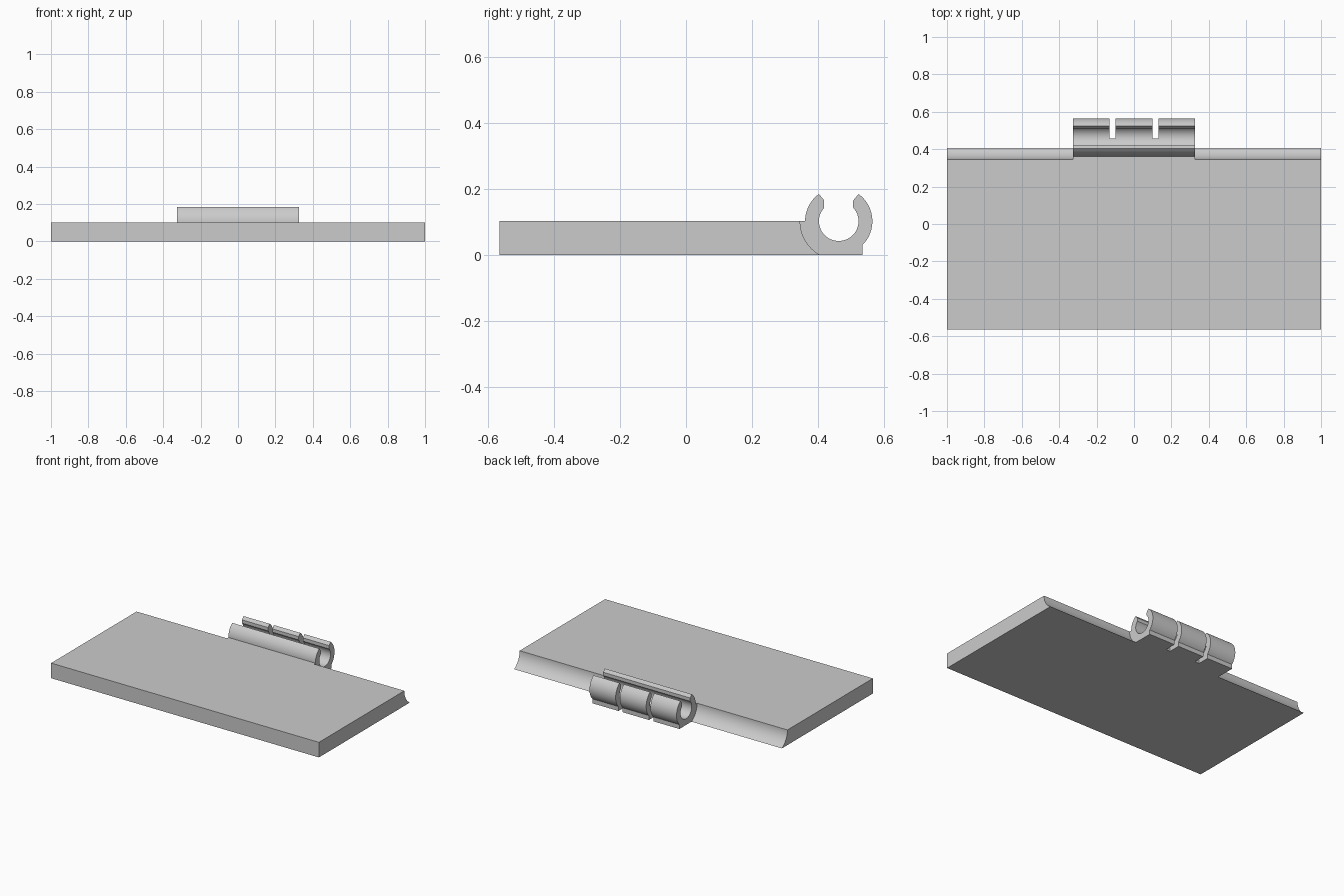
import bpy, bmesh, math

cube = bpy.data.objects.get("Cube")
if cube:
    bpy.data.objects.remove(cube)

grey = bpy.data.materials.new("light grey")
grey.use_nodes = True
grey.diffuse_color = (0.6, 0.6, 0.6, 1)
grey.node_tree.nodes["Principled BSDF"].inputs["Base Color"].default_value = (0.6, 0.6, 0.6, 1)

CY, CZ = 0.463, 0.102                   # clip axis, level with the plate top
R_OUT, R_IN, R_GAP = 0.102, 0.06, 0.117
CLIP_HALF = 0.325


def arc(r, start, end, n=24):
    """Points (y, z) on a circle round the clip axis, angles in radians."""
    return [(CY + r * math.cos(start + (end - start) * i / n),
             CZ + r * math.sin(start + (end - start) * i / n)) for i in range(n + 1)]


def extrude_x(name, profile, x0, x1):
    """Solid with a (y, z) profile running from x0 to x1."""
    bm = bmesh.new()
    face = bm.faces.new([bm.verts.new((x0, y, z)) for y, z in profile])
    grown = bmesh.ops.extrude_face_region(bm, geom=[face])["geom"]
    bmesh.ops.translate(bm, vec=(x1 - x0, 0, 0),
                        verts=[v for v in grown if isinstance(v, bmesh.types.BMVert)])
    bmesh.ops.recalc_face_normals(bm, faces=bm.faces)
    mesh = bpy.data.meshes.new(name)
    bm.to_mesh(mesh)
    bm.free()
    mesh.materials.append(grey)
    obj = bpy.data.objects.new(name, mesh)
    bpy.context.collection.objects.link(obj)
    return obj


def smooth(obj):
    bpy.ops.object.select_all(action="DESELECT")
    obj.select_set(True)
    bpy.context.view_layer.objects.active = obj
    bpy.ops.object.shade_smooth_by_angle(angle=math.radians(25))


# Plate with a concave back edge
foot = math.pi + math.asin(CZ / R_GAP)
hollow = arc(R_GAP, math.pi, foot, 16)
plate = extrude_x("plate", [(-0.565, 0), (-0.565, CZ)] + hollow, -1, 1)
smooth(plate)

# Snap clip: open ring on a flat foot that joins the plate
tip = math.acos(0.06 / R_OUT)           # outer end of each lip
lip = math.acos(0.044 / R_IN)           # inner end of each lip
heel = -math.acos(0.072 / R_OUT)        # where the ring meets the foot
profile = (hollow + [(CY + 0.072, 0)]
           + arc(R_OUT, heel, tip)
           + [(CY + 0.044, 0.165)]
           + arc(R_IN, lip, -math.pi - lip, 48)
           + [(CY - 0.044, 0.165)]
           + arc(R_OUT, math.pi - tip, math.pi, 16))
clip = extrude_x("snap_clip", profile, -CLIP_HALF, CLIP_HALF)

# Two slots dividing the rear jaw into three fingers
for side, name in ((-1, "right_slot_cutter"), (1, "left_slot_cutter")):
    x = side * 0.114
    slot = [(0.457, -0.1), (0.7, -0.1), (0.7, 0.3), (0.457, 0.3)]
    cutter = extrude_x(name, slot, x - 0.016, x + 0.016)
    cut = clip.modifiers.new(name, "BOOLEAN")
    cut.operation = "DIFFERENCE"
    cut.solver = "EXACT"
    cut.object = cutter
    bpy.context.view_layer.objects.active = clip
    bpy.ops.object.modifier_apply(modifier=cut.name)
    bpy.data.objects.remove(cutter)
smooth(clip)
